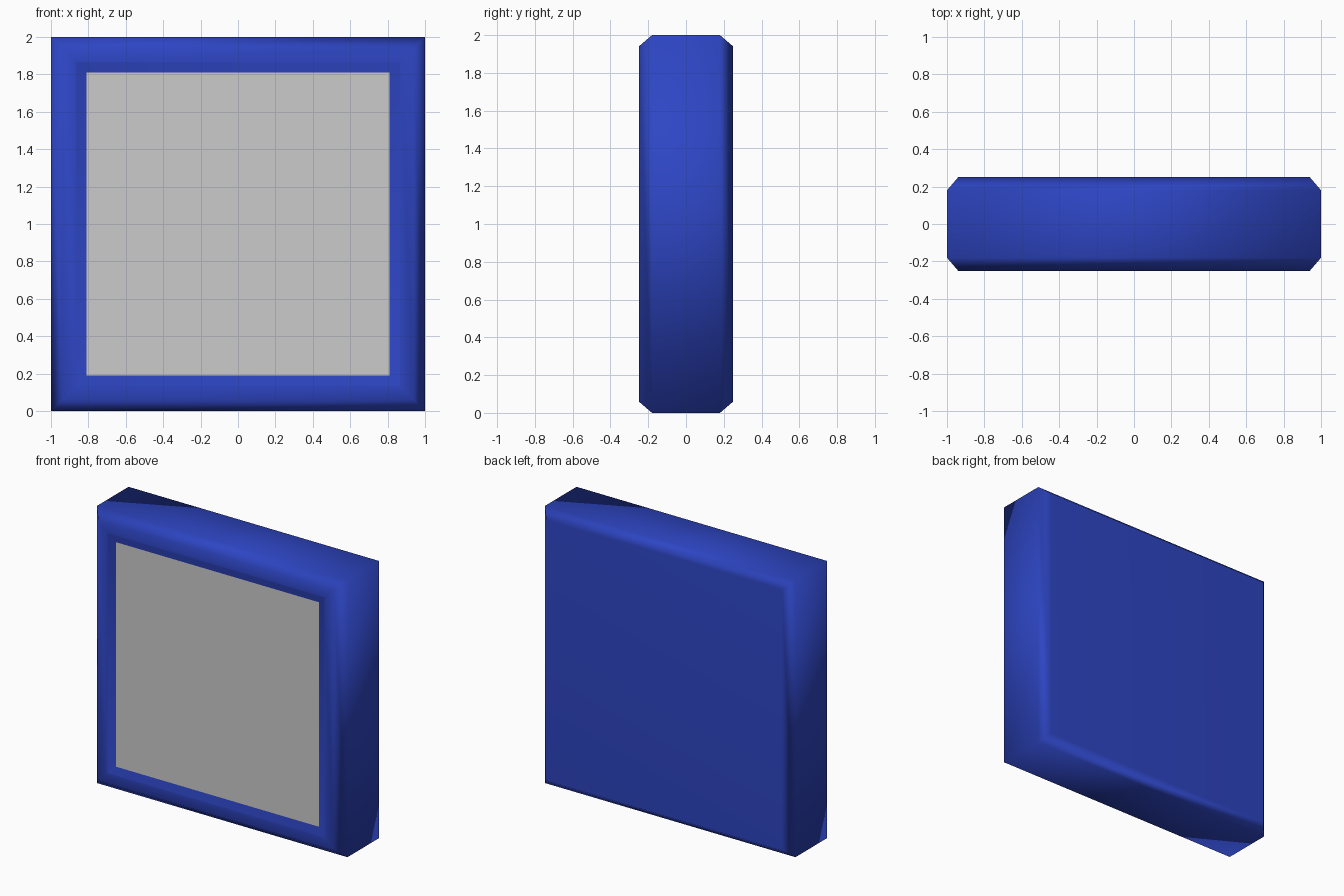
import bpy, bmesh

if "Cube" in bpy.data.objects:
    bpy.data.objects.remove(bpy.data.objects["Cube"])

MID_Z = 1.0


def loft_squares(name, rings, cap_start=True, cap_end=False, sharp_rings=()):
    """Bridge a series of upright squares given as (half size, y)."""
    bm = bmesh.new()
    loops = []
    for half, y in rings:
        loops.append([bm.verts.new((sx * half, y, MID_Z + sz * half))
                      for sx, sz in ((-1, -1), (1, -1), (1, 1), (-1, 1))])
    for a, b in zip(loops, loops[1:]):
        for i in range(4):
            j = (i + 1) % 4
            bm.faces.new((a[i], a[j], b[j], b[i]))
    if cap_start:
        bm.faces.new(loops[0])
    if cap_end:
        bm.faces.new(loops[-1])
    if len(bm.faces) > 1:
        bmesh.ops.recalc_face_normals(bm, faces=bm.faces)
    for f in bm.faces:
        f.smooth = True
    for r in sharp_rings:
        for i in range(4):
            bm.edges.get((loops[r][i], loops[r][(i + 1) % 4])).smooth = False
    mesh = bpy.data.meshes.new(name)
    bm.to_mesh(mesh)
    bm.free()
    obj = bpy.data.objects.new(name, mesh)
    bpy.context.collection.objects.link(obj)
    return obj


# Blue housing: flat back, chamfered sides, front border and sloped inner lip
housing = loft_squares("housing", [
    (0.94, 0.25), (1.0, 0.18), (1.0, -0.18), (0.94, -0.25),
    (0.865, -0.25), (0.81, -0.235)], sharp_rings=(4,))
blue = bpy.data.materials.new("blue_housing")
blue.diffuse_color = (0.027, 0.06, 0.55, 1.0)
blue.use_nodes = True
blue.node_tree.nodes["Principled BSDF"].inputs["Base Color"].default_value = blue.diffuse_color
housing.data.materials.append(blue)
weighted = housing.modifiers.new("weighted_normals", 'WEIGHTED_NORMAL')
weighted.keep_sharp = True

# Grey front panel set into the lip
panel = loft_squares("front_panel", [(0.81, -0.235)])
